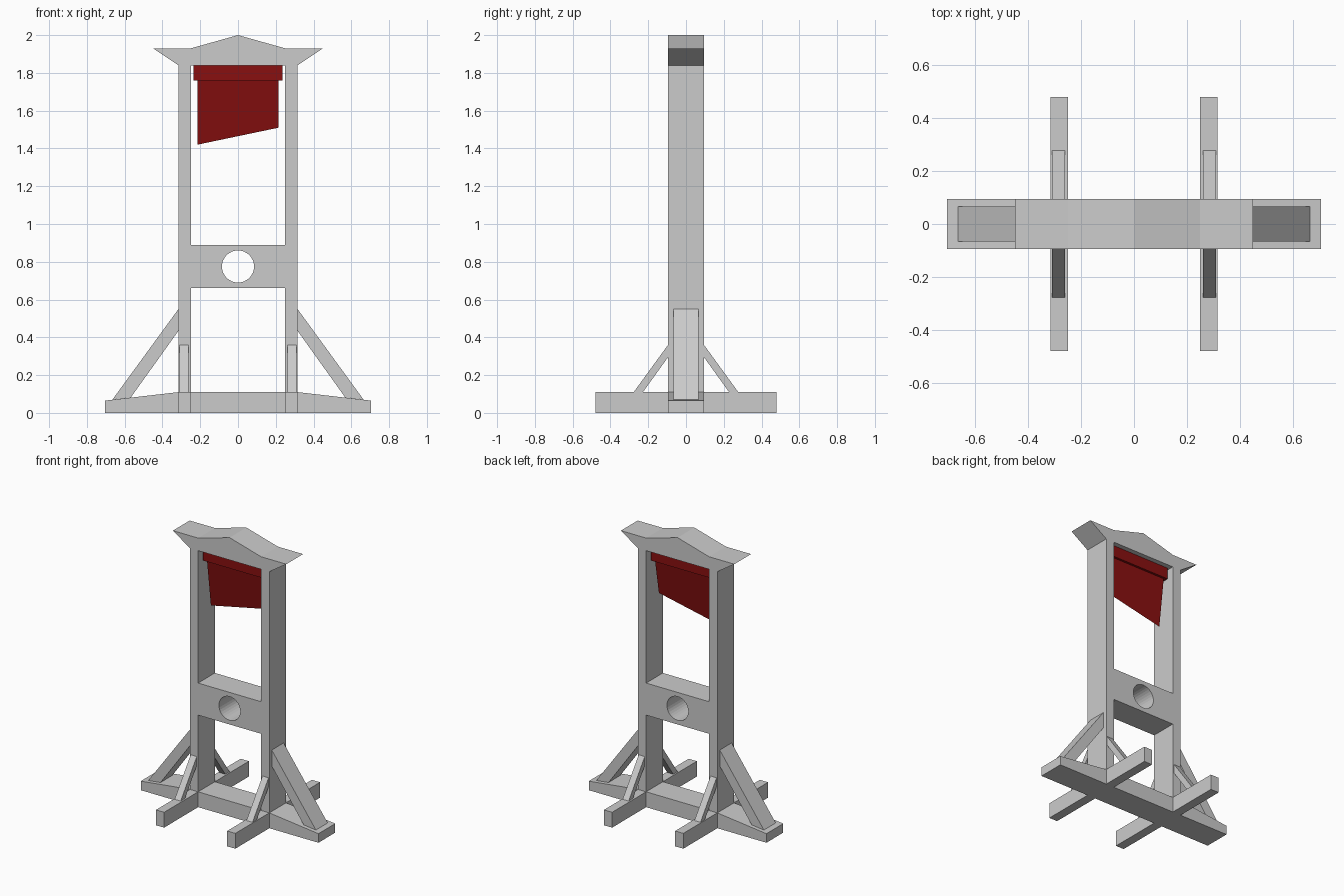
import bpy, bmesh, math
from mathutils import Vector

if "Cube" in bpy.data.objects:
    bpy.data.objects.remove(bpy.data.objects["Cube"])

D = 0.095  # half depth of the main frame


def loft(name, near, far, mat=None):
    """Solid between two matching outlines."""
    bm = bmesh.new()
    a = [bm.verts.new(p) for p in near]
    b = [bm.verts.new(p) for p in far]
    bm.faces.new(a)
    bm.faces.new(b[::-1])
    for i in range(len(a)):
        j = (i + 1) % len(a)
        bm.faces.new((a[i], b[i], b[j], a[j]))
    bmesh.ops.remove_doubles(bm, verts=bm.verts, dist=1e-5)
    bmesh.ops.recalc_face_normals(bm, faces=bm.faces)
    mesh = bpy.data.meshes.new(name)
    bm.to_mesh(mesh)
    bm.free()
    obj = bpy.data.objects.new(name, mesh)
    bpy.context.collection.objects.link(obj)
    if mat:
        mesh.materials.append(mat)
    return obj


def prism_xz(name, outline, half, mat=None):
    """Front outline extruded through the depth."""
    return loft(name, [(x, -half, z) for x, z in outline],
                [(x, half, z) for x, z in outline], mat)


def rect(x0, x1, z0, z1):
    return [(x0, z0), (x1, z0), (x1, z1), (x0, z1)]


def mirrored(half):
    """Right half of an outline completed on the left."""
    return half + [(-x, z) for x, z in reversed(half) if x > 0]


red = bpy.data.materials.new("red_paint")
red.diffuse_color = (0.25, 0.005, 0.005, 1)
red.use_nodes = True
red.node_tree.nodes["Principled BSDF"].inputs["Base Color"].default_value = red.diffuse_color

# Base beam and roof beam
prism_xz("base_beam", mirrored([(0.705, 0), (0.705, 0.065), (0.315, 0.11)]), D)
prism_xz("roof_beam", mirrored([(0.315, 1.84), (0.45, 1.93), (0.25, 1.93), (0, 2.0)]), D)

for side, s in (("left", -1), ("right", 1)):
    # Upright, cross foot and long side brace
    prism_xz(f"{side}_post", [(s * x, z) for x, z in rect(0.25, 0.315, 0.11, 1.84)], D)
    prism_xz(f"{side}_foot", [(s * x, z) for x, z in rect(0.25, 0.315, 0, 0.11)], 0.48)
    prism_xz(f"{side}_side_brace",
             [(s * x, z) for x, z in [(0.315, 0.55), (0.665, 0.07), (0.568, 0.081), (0.315, 0.435)]],
             0.067)
    # Short braces in front and behind
    for end, t in (("front", -1), ("back", 1)):
        outline = [(D, 0.36), (0.277, 0.11), (0.228, 0.11), (D, 0.295)]
        loft(f"{side}_{end}_brace",
             [(s * 0.261, t * y, z) for y, z in outline],
             [(s * 0.309, t * y, z) for y, z in outline])

# Neck board with round hole
board = prism_xz("neck_board", rect(-0.25, 0.25, 0.66, 0.89), D)
circle = [(0.085 * math.cos(a), 0.775 + 0.085 * math.sin(a))
          for a in (math.tau * i / 32 for i in range(32))]
cutter = prism_xz("hole_cutter", circle, 0.3)
cutter.hide_render = True
cutter.hide_viewport = True
cut = board.modifiers.new("hole", 'BOOLEAN')
cut.operation = 'DIFFERENCE'
cut.solver = 'EXACT'
cut.object = cutter

# Blade holder and wedge blade tapering to a slanted edge
prism_xz("blade_holder", rect(-0.235, 0.235, 1.76, 1.843), 0.06, red)
loft("blade",
     [(-0.215, -0.044, 1.76), (-0.215, 0.044, 1.76), (-0.215, 0, 1.42)],
     [(0.215, -0.044, 1.76), (0.215, 0.044, 1.76), (0.215, 0, 1.51)], red)
